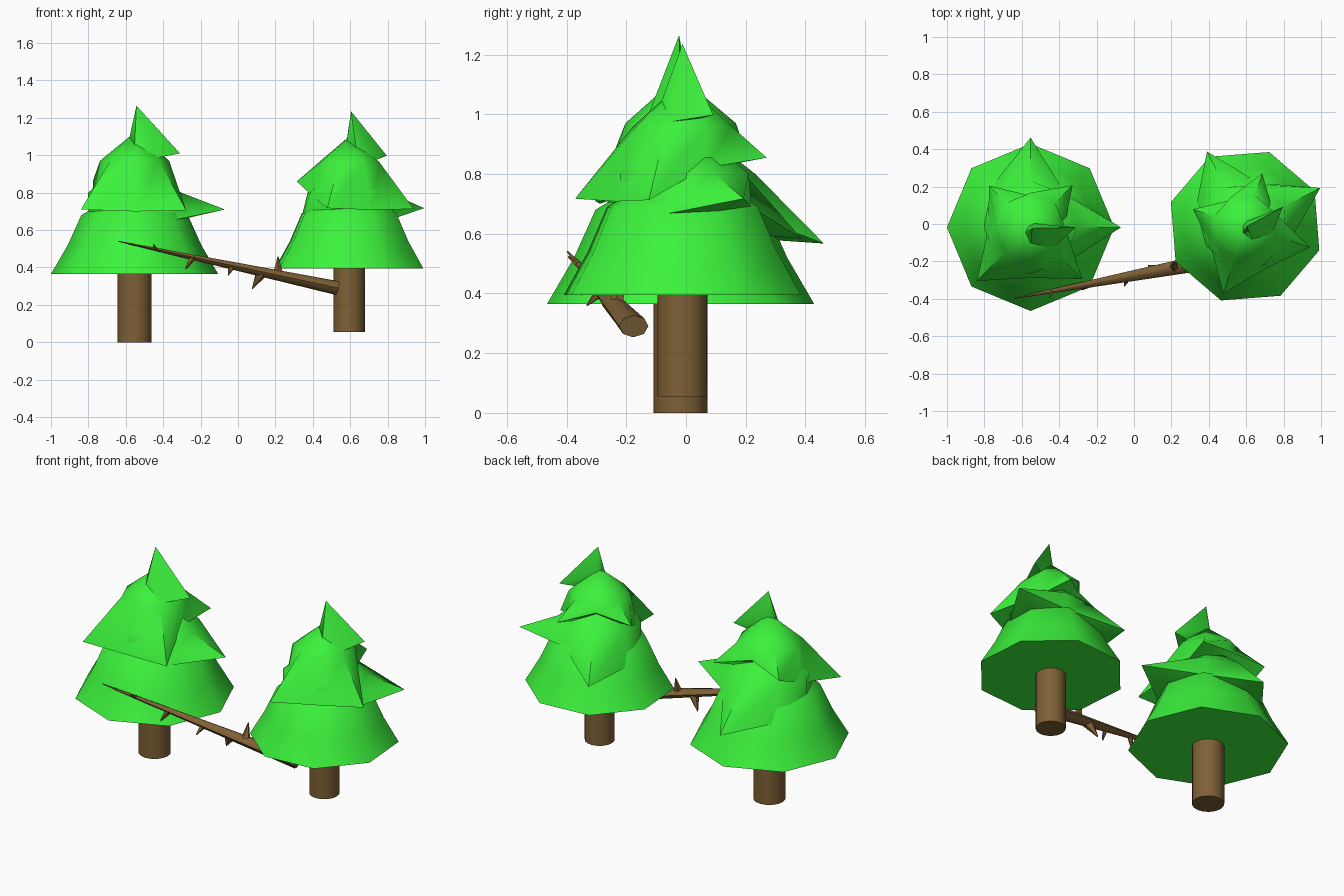
import bpy, bmesh
from math import radians, cos, sin, pi
from mathutils import Vector, Matrix

if "Cube" in bpy.data.objects:
    bpy.data.objects.remove(bpy.data.objects["Cube"])


def material(name, color):
    m = bpy.data.materials.new(name)
    m.diffuse_color = (*color, 1)
    m.use_nodes = True
    m.node_tree.nodes["Principled BSDF"].inputs["Base Color"].default_value = m.diffuse_color
    return m


GREEN = material("needles", (0.045, 0.89, 0.045))
BROWN = material("bark", (0.21, 0.118, 0.036))


def finish(name, bm, mat, angle=50):
    bmesh.ops.recalc_face_normals(bm, faces=bm.faces)
    me = bpy.data.meshes.new(name)
    bm.to_mesh(me)
    bm.free()
    me.materials.append(mat)
    ob = bpy.data.objects.new(name, me)
    bpy.context.collection.objects.link(ob)
    bpy.context.view_layer.objects.active = ob
    ob.select_set(True)
    bpy.ops.object.shade_smooth_by_angle(angle=radians(angle))
    ob.select_set(False)
    return ob


def tier(name, rim, rings, top, under, place):
    """Eight-sided foliage tier: uneven rim, round rings above, a point, and an underside."""
    bm = bmesh.new()
    loops = []
    for ring in [rim] + [[r] * 8 for r in rings]:
        loops.append([bm.verts.new((r * cos(i * pi / 4), r * sin(i * pi / 4), z))
                      for i, (r, z) in enumerate(ring)])
    tip, base = bm.verts.new((0.01, -0.005, top)), bm.verts.new((0, 0, under))
    for i in range(8):
        j = (i + 1) % 8
        for a, b in zip(loops, loops[1:]):
            bm.faces.new((a[i], a[j], b[j], b[i]))
        bm.faces.new((loops[-1][i], loops[-1][j], tip))
        bm.faces.new((loops[0][j], loops[0][i], base))
    bm.transform(place)
    finish(name, bm, GREEN)


# rims as (radius, height) every 45 degrees, starting at +x; tilted and pointed,
# with the low spots between points sunk into the tier below
SKIRT = [(0.447, 0.365)] * 8
LOWER = [(0.483, 0.71), (0.26, 0.68), (0.48, 0.567), (0.3, 0.6),
         (0.25, 0.62), (0.24, 0.63), (0.24, 0.63), (0.27, 0.65)]
UPPER = [(0.18, 0.82), (0.318, 0.857), (0.17, 0.91), (0.315, 0.863),
         (0.225, 0.77), (0.405, 0.71), (0.27, 0.7), (0.39, 0.705)]
CROWN = [(0.243, 1.01), (0.03, 1.11), (0.012, 1.1), (0.012, 1.1),
         (0.015, 1.1), (0.04, 1.09), (0.09, 1.045), (0.16, 0.985)]


def tree(side, location, scale, turn):
    place = (Matrix.Translation(location) @ Matrix.Rotation(radians(turn), 4, 'Z')
             @ Matrix.Scale(scale, 4))
    tier(side + "_skirt", SKIRT, [(0.357, 0.52), (0.285, 0.68)], 0.85, 0.365, place)
    tier(side + "_lower_tier", LOWER, [(0.25, 0.8)], 1.0, 0.6, place)
    tier(side + "_upper_tier", UPPER, [(0.185, 0.97)], 1.13, 0.8, place)
    tier(side + "_crown", CROWN, [], 1.265, 0.98, place)
    bm = bmesh.new()
    bmesh.ops.create_cone(bm, cap_ends=True, segments=16, radius1=0.09, radius2=0.09,
                          depth=0.4, matrix=place @ Matrix.Translation((0, 0, 0.2)))
    finish(side + "_trunk", bm, BROWN)


tree("left", (-0.553, -0.018, 0), 1.0, 0)
tree("right", (0.594, -0.012, 0.055), 0.933, 27)


def spike(name, start, end, r, sides, squash=1.0):
    """Tapering cone from start to a point at end."""
    start, end = Vector(start), Vector(end)
    d = end - start
    place = (Matrix.Translation((start + end) / 2) @ d.to_track_quat('Z', 'Y').to_matrix().to_4x4()
             @ Matrix.Diagonal((1, squash, 1, 1)))
    bm = bmesh.new()
    bmesh.ops.create_cone(bm, cap_ends=True, segments=sides, radius1=r, radius2=0.003,
                          depth=d.length, matrix=place)
    finish(name, bm, BROWN)


# fallen pole leaning between the trees, with short broken twigs
BUTT, POINT = Vector((0.53, -0.175, 0.29)), Vector((-0.64, -0.397, 0.54))
spike("pole", BUTT, POINT, 0.05, 8, 0.75)
TWIGS = [(0.27, (0.0, 0.03, 0.1), 0.03), (0.345, (-0.05, 0.03, -0.09), 0.035),
         (0.48, (-0.02, -0.05, -0.05), 0.02), (0.66, (-0.035, -0.03, -0.06), 0.02),
         (0.83, (-0.01, -0.035, 0.025), 0.012)]
for n, (t, d, r) in enumerate(TWIGS):
    root = BUTT.lerp(POINT, t)
    spike("twig_%d" % (n + 1), root, root + Vector(d), r, 5)
